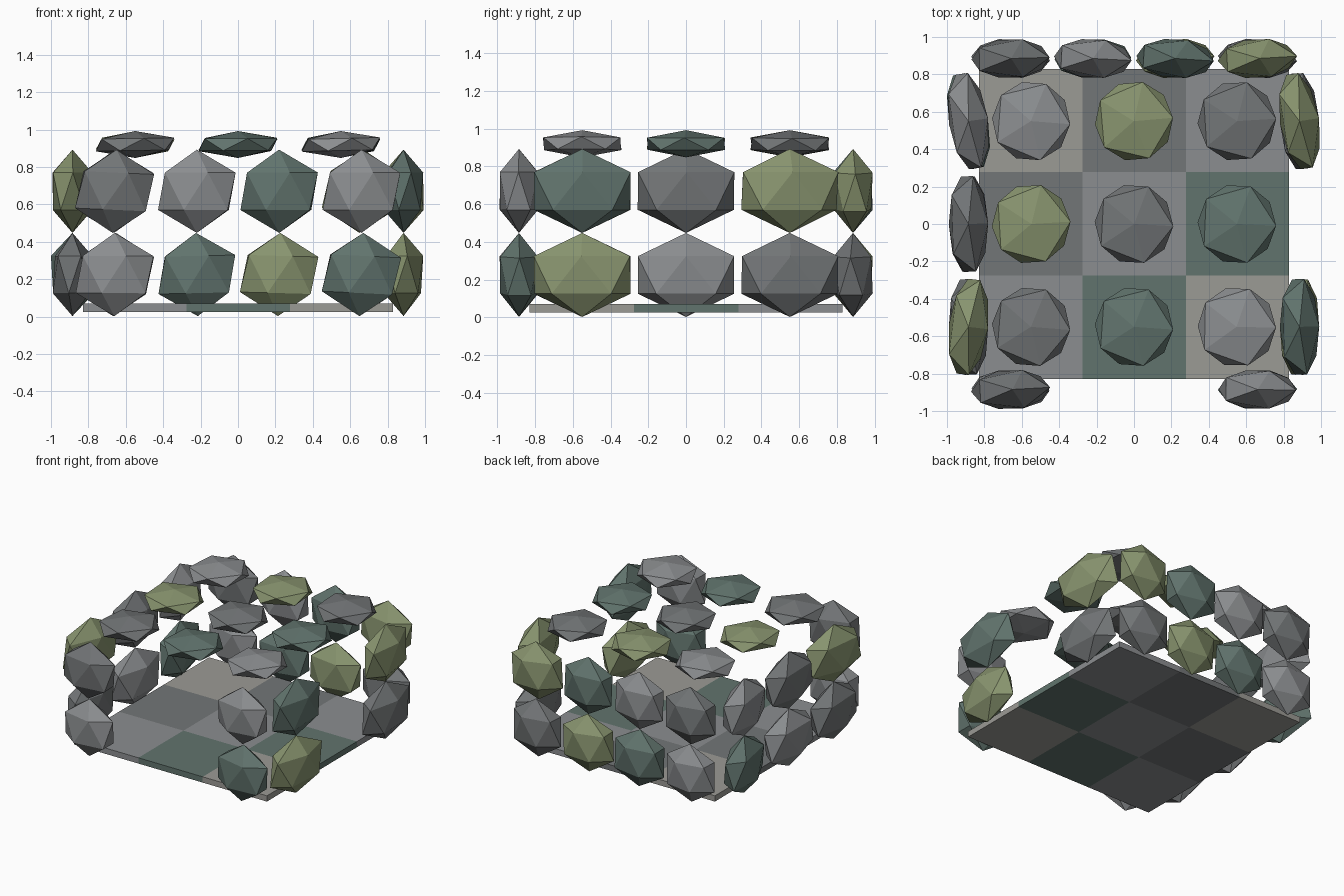
import bpy, random

if "Cube" in bpy.data.objects:
    bpy.data.objects.remove(bpy.data.objects["Cube"])
random.seed(4)

# Shared stone colours
COL = {"D": (0.17, 0.18, 0.185), "L": (0.26, 0.27, 0.28), "T": (0.12, 0.175, 0.155),
       "O": (0.25, 0.30, 0.16), "S": (0.33, 0.325, 0.30)}
MAT = {}
for key, name in zip("DLTOS", ("dark_stone", "light_stone", "teal_stone", "mossy_stone", "sand_stone")):
    MAT[key] = bpy.data.materials.new(name)
    MAT[key].diffuse_color = (*COL[key], 1)


def finish(name, key):
    ob = bpy.context.object
    ob.name = name
    ob.data.materials.append(MAT[key])
    return ob


def stone(name, key, loc, scale, rot=(0, 0, 0)):
    bpy.ops.mesh.primitive_ico_sphere_add(subdivisions=1, radius=1, location=loc, rotation=rot)
    finish(name, key).scale = scale


def jit(a):
    return random.uniform(-a, a)


LEVELS = (0.225, 0.67)
SIDE = (-0.55, 0, 0.55)
WIDE = (-0.66, -0.22, 0.22, 0.66)

# Floor of nine flat tiles, and nine flattened roof stones above it
for row, y in enumerate(SIDE):
    for col, x in enumerate(SIDE):
        bpy.ops.mesh.primitive_cube_add(size=1, location=(x * 1.005, y * 1.005, 0.048))
        finish("floor_tile", ("LTS", "DLT", "SDL")[row][col]).scale = (0.554, 0.554, 0.045)
        stone("roof_stone", ("DTL", "ODT", "LOD")[row][col], (x, y, 0.92),
              (0.235, 0.24, 0.072), (0, jit(0.03), jit(0.1)))

# Back wall: two full courses; front wall: corner stones only (doorway between)
for name, y, courses in (("back_wall_stone", 0.885, ("LTOD", "DLTO")),
                         ("front_wall_stone", -0.885, ("L--T", "D--L"))):
    for z, keys in zip(LEVELS, courses):
        for x, key in zip(WIDE, keys):
            if key != "-":
                stone(name, key, (x, y, z), (0.232, 0.118, 0.2225), (0, jit(0.06), jit(0.08)))

# Side walls, front to back; the right wall has an opening in the middle
for name, x, courses, turns in (
        ("left_wall_stone", -0.885, ("DLT", "ODL"), ((0.05, 0, 0.2), (-0.12, 0.03, 0.14))),
        ("right_wall_stone", 0.885, ("O-D", "T-O"), ((-0.05, 0, 0.05), (0.03, 0, 0.15)))):
    for z, keys, turn in zip(LEVELS, courses, turns):
        for y, key, rz in zip(SIDE, keys, turn):
            if key != "-":
                stone(name, key, (x, y, z), (0.118, 0.3, 0.2225), (0, 0, rz))

for m in bpy.data.materials:
    if m.users and not m.is_grease_pencil:
        m.use_nodes = True
        m.node_tree.nodes["Principled BSDF"].inputs["Base Color"].default_value = m.diffuse_color
